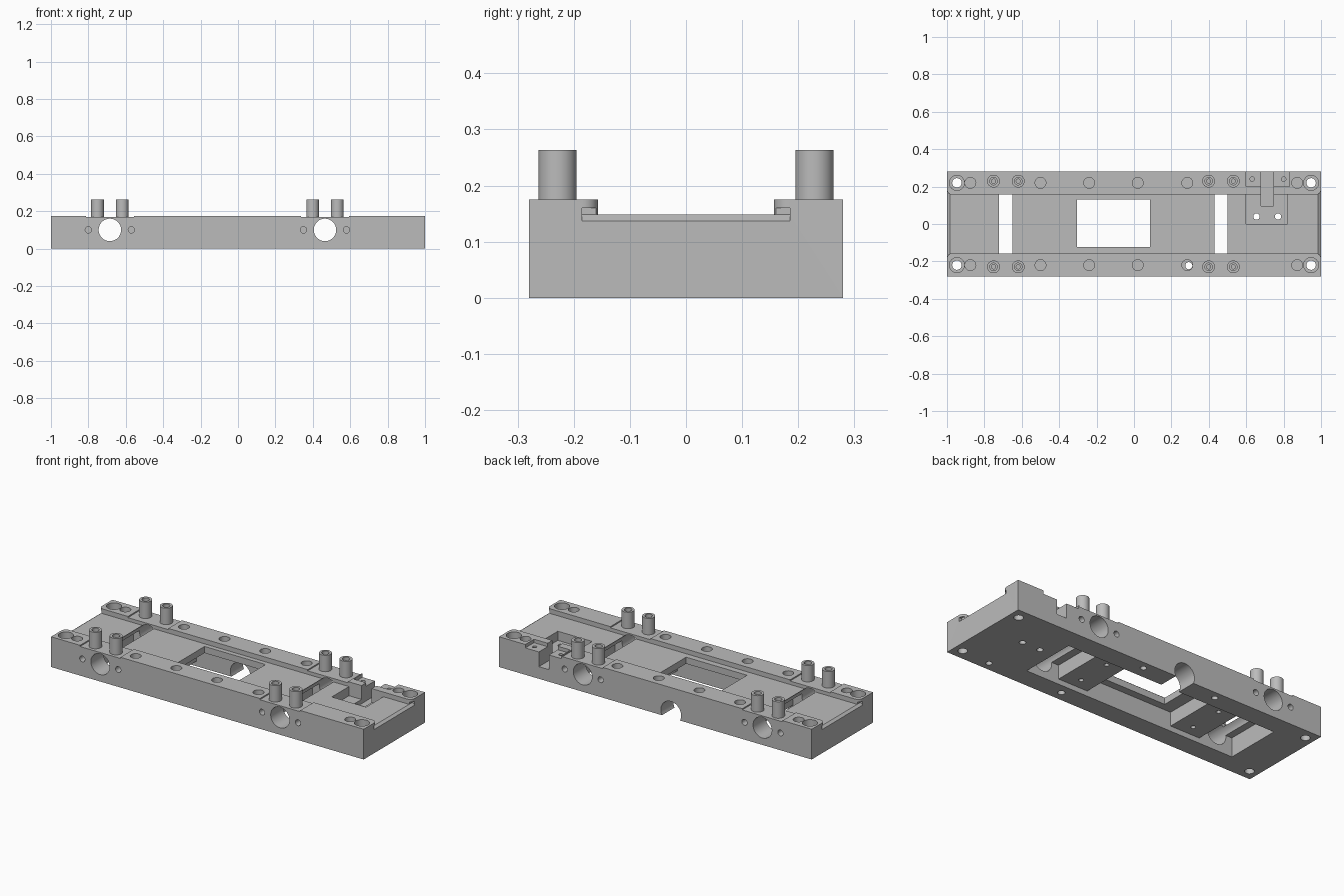
import bpy, bmesh, math

default = bpy.data.objects.get("Cube")
if default:
    bpy.data.objects.remove(default)

# One plain grey finish
grey = bpy.data.materials.new("machined_grey")
grey.use_nodes = True
colour = (0.5, 0.5, 0.5, 1)
grey.diffuse_color = colour
grey.node_tree.nodes["Principled BSDF"].inputs["Base Color"].default_value = colour


def add_object(name, bm):
    bmesh.ops.recalc_face_normals(bm, faces=bm.faces)
    mesh = bpy.data.meshes.new(name)
    bm.to_mesh(mesh)
    bm.free()
    mesh.materials.append(grey)
    obj = bpy.data.objects.new(name, mesh)
    bpy.context.collection.objects.link(obj)
    return obj


def prism(name, outline, lo, hi, axis="z"):
    """Extrude an outline (xy for axis z, xz for axis y) from lo to hi."""
    bm = bmesh.new()
    rings = []
    for w in (lo, hi):
        rings.append([bm.verts.new((u, v, w) if axis == "z" else (u, w, v)) for u, v in outline])
    bm.faces.new(rings[0])
    bm.faces.new(rings[1])
    n = len(outline)
    for i in range(n):
        j = (i + 1) % n
        bm.faces.new((rings[0][i], rings[0][j], rings[1][j], rings[1][i]))
    return add_object(name, bm)


def rect(x0, x1, y0, y1):
    return [(x0, y0), (x1, y0), (x1, y1), (x0, y1)]


def circle(cx, cy, r, n=32):
    return [(cx + r * math.cos(2 * math.pi * i / n),
             cy + r * math.sin(2 * math.pi * i / n)) for i in range(n)]


LENGTH, DEPTH, TOP, FLOOR = 1.0, 0.28, 0.175, 0.148
RAIL, HOLE_Y, ABOVE = 0.157, 0.22, 0.4
BORES = (-0.685, 0.465)

body = prism("base_plate", rect(-LENGTH, LENGTH, -DEPTH, DEPTH), 0, TOP)
cutters = []


def cut(outline, lo, hi, axis="z"):
    cutter = prism("cutter", outline, lo, hi, axis)
    cutter.hide_render = True
    cutters.append(cutter)
    mod = body.modifiers.new("cut", "BOOLEAN")
    mod.operation = "DIFFERENCE"
    mod.solver = "EXACT"
    mod.object = cutter


# Top channel, flaring around the rail ends
flare = 0.028
quarter = [(LENGTH - flare + flare * math.sin(a), RAIL + flare - flare * math.cos(a))
           for a in [math.pi / 2 * i / 8 for i in range(9)]]
quarter.append((LENGTH + 0.1, RAIL + flare))
mirror_x = [(-x, y) for x, y in reversed(quarter)]
upper = mirror_x + quarter
cut(upper + [(x, -y) for x, y in reversed(upper)], FLOOR, ABOVE)

# Sloped lips at the channel ends
for s in (-1, 1):
    cut([(s * 0.985, FLOOR), (s * 1.015, 0.126), (s * 1.015, 0.16), (s * 0.985, 0.16)],
        -RAIL - flare, RAIL + flare, "y")

# Underside chambers, with recessed cross bars between them
cut(rect(-0.785, 0.57, -0.165, 0.165), -0.1, 0.03)
for x0, x1 in ((-0.785, -0.57), (-0.38, 0.17), (0.36, 0.57)):
    cut(rect(x0, x1, -0.165, 0.165), -0.1, 0.11)

# Central window
cut(rect(-0.305, 0.085, -0.122, 0.13), -0.1, ABOVE)

# Cross bores, side screw holes and post seats
for bx in BORES:
    cut(circle(bx, 0.1, 0.06, 48), -0.5, 0.5, "y")
    for s in (-1, 1):
        for dx in (-0.115, 0.115):
            cut(circle(bx + dx, 0.1, 0.017, 24), s * 0.2, s * 0.5, "y")
        cut(rect(bx - 0.129, bx + 0.129, s * 0.1, s * 0.4), 0.168, ABOVE)

# Rail holes: counterbored corners and shallow round sockets
for s in (-1, 1):
    for x in (-0.947, 0.947):
        cut(circle(x, s * HOLE_Y, 0.04), 0.13, ABOVE)
        cut(circle(x, s * HOLE_Y, 0.025), -0.1, 0.2)
    for x in (-0.875, -0.5, -0.24, 0.02, 0.285, 0.872):
        cut(circle(x, s * HOLE_Y, 0.029), 0.135, ABOVE)
cut(circle(0.293, -0.223, 0.019, 24), -0.1, 0.16)

# Lever pocket, its slot through the rear rail and its seat
cut(rect(0.6, 0.82, 0, RAIL), 0.095, ABOVE)
cut(rect(0.6, 0.832, 0.2, 0.4), 0.155, ABOVE)
cut(rect(0.68, 0.745, 0.095, 0.4), 0.07, ABOVE)
for x in (0.655, 0.77):
    cut(circle(x, 0.04, 0.017, 24), -0.1, 0.2)
for x in (0.632, 0.8):
    cut(circle(x, 0.24, 0.012, 24), 0.1, ABOVE)

# Rear cable notch with screw holes either side, and underside screw holes
cut(circle(-0.1, 0.03, 0.065, 48), 0.1, 0.4, "y")
for x, y in ((-0.335, 0.235), (0.135, 0.235), (0.765, -0.23)):
    cut(circle(x, y, 0.017, 24), -0.1, 0.07)
for x in (-0.475, 0.265):
    for y in (-0.1, 0.1):
        cut(circle(x, y, 0.013, 24), -0.1, 0.08)

# Apply the cuts and drop the cutters
graph = bpy.context.evaluated_depsgraph_get()
graph.update()
result = bpy.data.meshes.new_from_object(body.evaluated_get(graph))
body.modifiers.clear()
body.data = result
result.materials.clear()
result.materials.append(grey)
for cutter in cutters:
    bpy.data.objects.remove(cutter)


def post(name, x, y):
    """Turned hollow post with a counterbored top."""
    profile = [(0.034, 0.16), (0.034, 0.263), (0.02, 0.263), (0.02, 0.235),
               (0.011, 0.235), (0.011, 0.18)]
    bm = bmesh.new()
    n = 32
    rings = [[bm.verts.new((x + r * math.cos(2 * math.pi * i / n),
                            y + r * math.sin(2 * math.pi * i / n), z)) for i in range(n)]
             for r, z in profile]
    for a, b in zip(rings, rings[1:]):
        for i in range(n):
            j = (i + 1) % n
            bm.faces.new((a[i], a[j], b[j], b[i]))
    bm.faces.new(rings[0])
    bm.faces.new(rings[-1])
    return add_object(name, bm)


# Posts in pairs above each bore, front and rear
parts = [body]
for bx, end in zip(BORES, ("right", "left")):
    for s, side in ((-1, "front"), (1, "rear")):
        for dx, place in ((-0.066, "inner"), (0.066, "outer")):
            parts.append(post(f"{side}_{end}_{place}_post", bx + dx, s * 0.229))

bpy.ops.object.select_all(action="DESELECT")
for part in parts:
    part.select_set(True)
bpy.context.view_layer.objects.active = body
bpy.ops.object.shade_smooth_by_angle(angle=math.radians(30))
